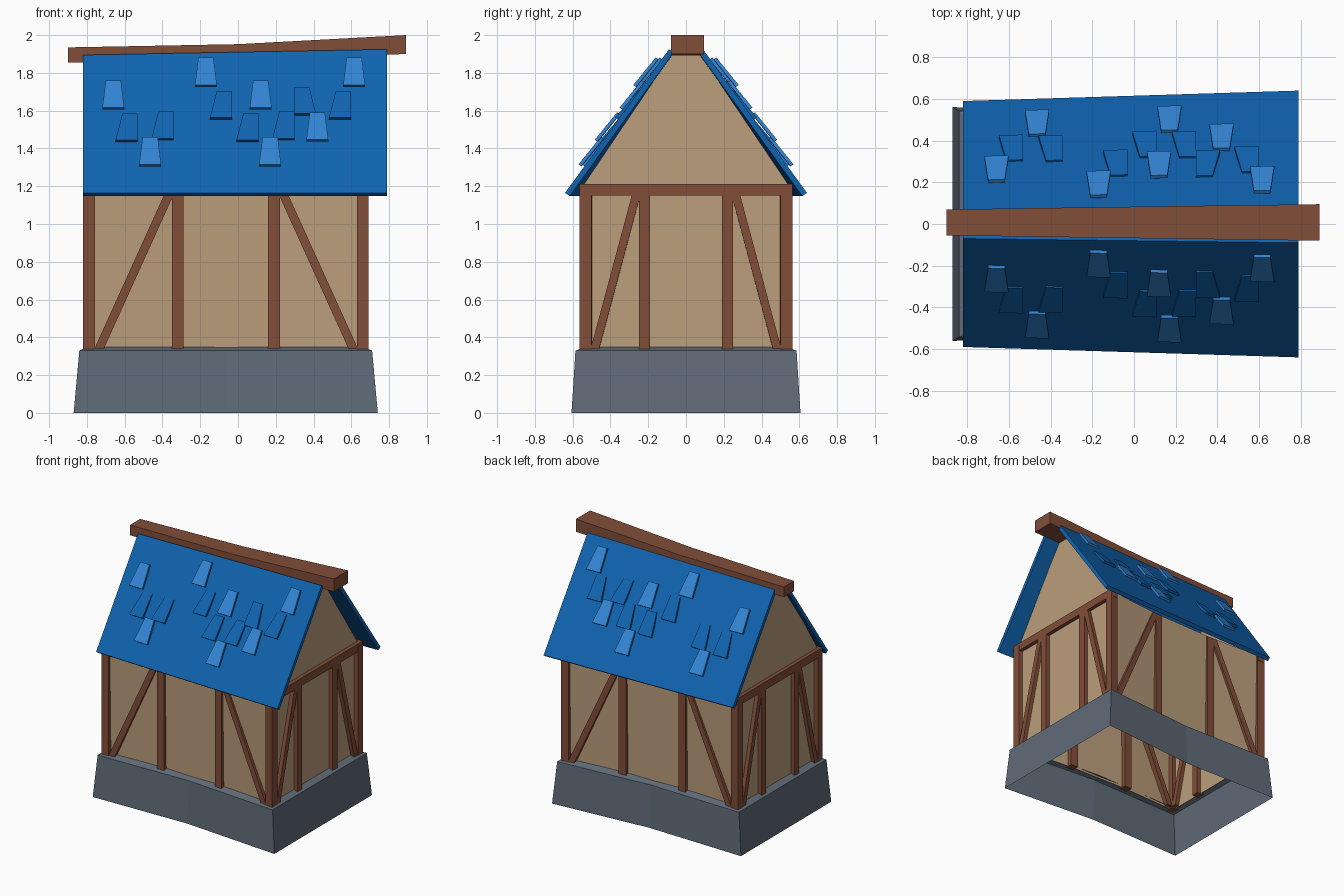
import bpy, bmesh
from mathutils import Vector

cube = bpy.data.objects.get("Cube")
if cube:
    bpy.data.objects.remove(cube, do_unlink=True)


def material(name, srgb):
    col = [((c + 0.055) / 1.055) ** 2.4 for c in srgb] + [1]
    m = bpy.data.materials.new(name)
    m.use_nodes = True
    m.diffuse_color = col
    m.node_tree.nodes["Principled BSDF"].inputs["Base Color"].default_value = col
    return m


PLASTER = material("tan plaster", (.735, .62, .485))
TIMBER = material("brown timber", (.505, .305, .22))
STONE = material("grey stone", (.375, .42, .47))
ROOF = material("blue roof", (.06, .39, .69))
TILE = material("light blue tile", (.2, .52, .83))


def finish(bm, name, mat):
    bmesh.ops.recalc_face_normals(bm, faces=bm.faces)
    me = bpy.data.meshes.new(name)
    bm.to_mesh(me)
    bm.free()
    me.materials.append(mat)
    ob = bpy.data.objects.new(name, me)
    bpy.context.collection.objects.link(ob)
    return ob


def loft(bm, loops, cap=True):
    """Skin a row of equal closed loops, with optional end caps."""
    rings = [[bm.verts.new(p) for p in loop] for loop in loops]
    n = len(rings[0])
    for a, b in zip(rings, rings[1:]):
        for i in range(n):
            j = (i + 1) % n
            bm.faces.new((a[i], a[j], b[j], b[i]))
    if cap:
        bm.faces.new(rings[0])
        bm.faces.new(rings[-1])
    return rings


def solid(name, loops, mat):
    bm = bmesh.new()
    loft(bm, loops)
    return finish(bm, name, mat)


def taper(x):
    return .93 + .07 * (x + .8) / 1.5


def warp(x, y):
    """Crooked plan: narrower to the right, long walls sagging inward."""
    u = (x + .065) / .74
    return y * taper(x) * (1 - .07 * max(0, 1 - u * u))


# Stone base: hollow skirt with a sloping ledge
def plan(xs, y, z):
    front = [(x, warp(x, -y), z) for x in xs]
    back = [(x, warp(x, y), z) for x in reversed(xs)]
    return front + back


bm = bmesh.new()
loft(bm, [plan((-.87, -.06, .74), .605, 0),
          plan((-.84, -.06, .71), .585, .33),
          plan((-.79, -.06, .66), .53, .35)], cap=False)
finish(bm, "stone_base", STONE)

# Plaster walls with gable ends
bm = bmesh.new()
stations = (-.79, -.32, .19, .66)
low, high = loft(bm, [plan(stations, .535, .33), plan(stations, .55, 1.2)], cap=False)
for x, i, j in ((-.79, 0, 7), (.66, 3, 4)):
    peak = 1.88 if x < 0 else 1.9
    top = [bm.verts.new((x, s * .075 * taper(x), peak)) for s in (1, -1)]
    bm.faces.new((high[i], high[j], top[0], top[1]))
finish(bm, "plaster_walls", PLASTER)


# Timber frame
def bar(u0, u1, v0, z0, z1, w):
    """Upright or leaning bar outline: starts at u0, ends at u1."""
    return [(u0, z0), (u0 + w, z0), (u1 + v0 + w, z1), (u1 + v0, z1)]


def side_bar(name, outline, s):
    solid(name, [[(u, warp(u, s * d), z) for u, z in outline] for d in (.50, .565)], TIMBER)


def gable_bar(name, outline, xs):
    solid(name, [[(x, u * taper(x), z) for u, z in outline] for x in xs], TIMBER)


for s, side in ((-1, "front"), (1, "back")):
    for k, x in enumerate((-.82, -.35, .16, .63)):
        side_bar(f"{side}_post_{k + 1}", bar(x, x, 0, .33, 1.19, .062), s)
    side_bar(f"{side}_brace_right", bar(-.76, -.375, 0, .34, 1.19, .05), s)
    side_bar(f"{side}_brace_left", bar(.585, .2, 0, .34, 1.19, .05), s)

for xs, side in (((-.82, -.76), "right"), ((.63, .69), "left")):
    for k, y in enumerate((-.25, .19)):
        gable_bar(f"{side}_gable_post_{k + 1}", bar(y, y, 0, .33, 1.16, .06), xs)
    gable_bar(f"{side}_gable_brace_1", bar(-.505, -.285, 0, .34, 1.16, .045), xs)
    gable_bar(f"{side}_gable_brace_2", bar(.46, .24, 0, .34, 1.16, .045), xs)
    gable_bar(f"{side}_gable_beam", bar(-.565, -.565, 0, 1.15, 1.212, 1.13), xs)


# Roof slopes
NORMAL = Vector((0, .81, .58))


def roof_point(x, z, lift, s):
    """Point on the slope at height z, raised by lift."""
    t = (x + .82) / 1.61
    eave = Vector((x, .59 + .05 * t, 1.165))
    ridge = Vector((x, .07 + .02 * t, 1.895 + .03 * t))
    p = eave.lerp(ridge, 1 if z is None else (z - eave.z) / (ridge.z - eave.z))
    p += NORMAL * lift
    p.y *= s
    return p


for s, side in ((-1, "front"), (1, "back")):
    solid(f"{side}_roof", [[roof_point(x, 1.165, 0, s), roof_point(x, None, 0, s),
                            roof_point(x, None, -.03, s), roof_point(x, 1.165, -.03, s)]
                           for x in (-.82, .79)], ROOF)


# Scattered tiles: (centre x, lower z)
light_tiles = ((-.66, 1.59), (-.17, 1.71), (.12, 1.59), (.615, 1.71),
               (-.465, 1.29), (.17, 1.29), (.42, 1.42))
flush_tiles = ((-.59, 1.43, 1), (-.4, 1.44, 1), (-.09, 1.55, 1), (.05, 1.43, 1),
               (.24, 1.44, 1), (.355, 1.57, -1), (.54, 1.55, 1))


def tiles(name, spots, mat, low_lift, high_lift, s):
    bm = bmesh.new()
    for x, z, skew in spots:
        mid = x + .018 * skew
        outline = ((x - .058, z, low_lift), (x + .058, z, low_lift),
                   (mid + .04, z + .15, high_lift), (mid - .04, z + .15, high_lift))
        loft(bm, [[roof_point(px, pz, lift + h, s) for px, pz, lift in outline]
                  for h in (-.018, 0)])
    finish(bm, name, mat)


for s, side in ((-1, "front"), (1, "back")):
    tiles(f"{side}_light_tiles", [(x, z, 0) for x, z in light_tiles], TILE, .045, .035, s)
    tiles(f"{side}_flush_tiles", flush_tiles, ROOF, .024, .008, s)

# Ridge beam, kinked in the middle
solid("ridge_beam", [[(x, y0, z0), (x, y1, z0), (x, y1, z1), (x, y0, z1)]
                     for x, y0, y1, z0, z1 in ((-.9, -.055, .07, 1.855, 1.935),
                                               (0, -.068, .083, 1.868, 1.952),
                                               (.89, -.08, .095, 1.9, 2.0))], TIMBER)
